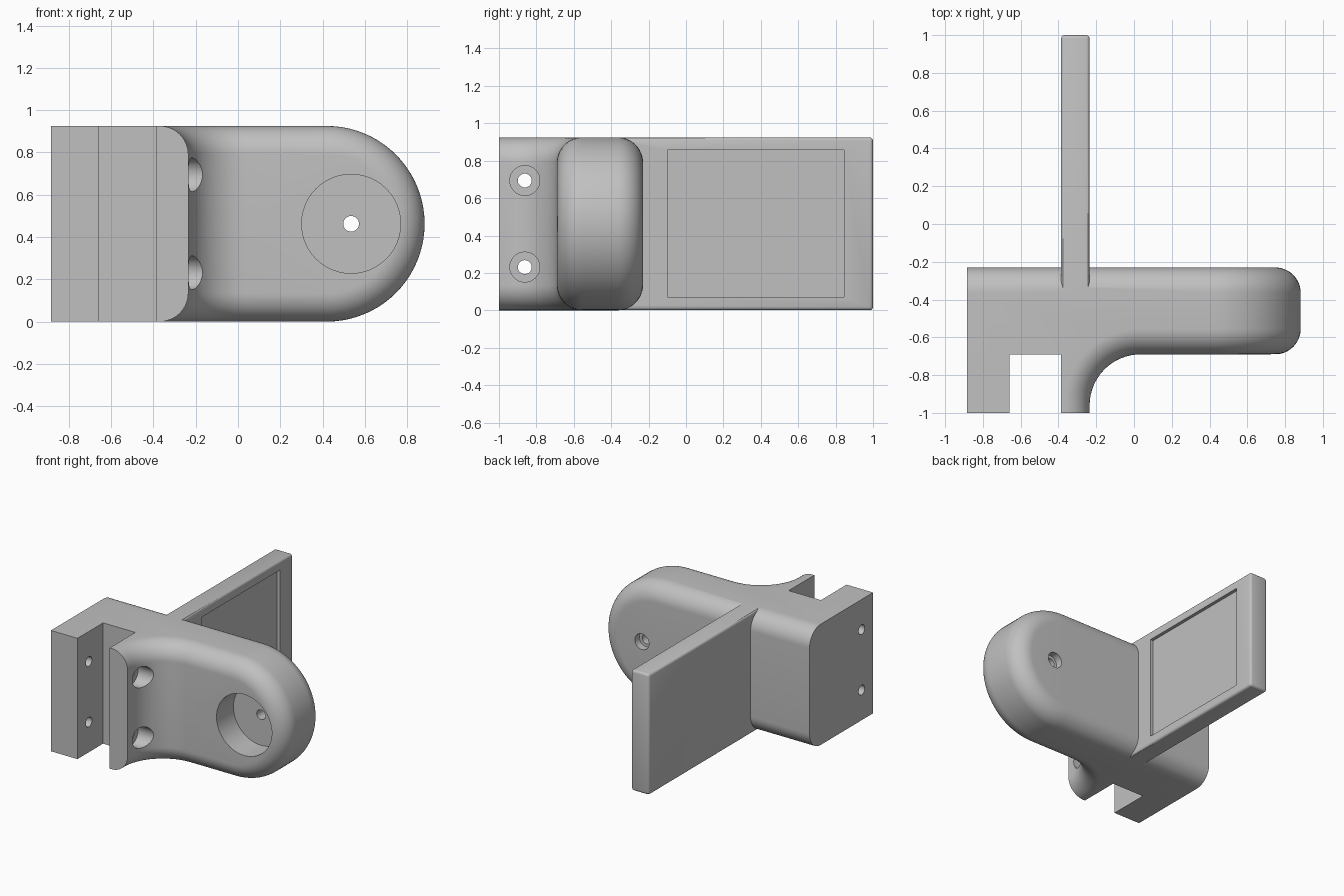
import bpy, bmesh, math
from math import sin, cos, pi, sqrt

if "Cube" in bpy.data.objects:
    bpy.data.objects.remove(bpy.data.objects["Cube"], do_unlink=True)

H = 0.925            # overall height
MID = H / 2
FILLET = 0.135       # rounding of the long edges
BACK, FRONT, TIP = -0.23, -0.69, -1.0
END_X = 0.42         # centre of the rounded end
STEPS = 12

grey = bpy.data.materials.new("plain grey")
grey.use_nodes = True
grey.diffuse_color = (0.53, 0.53, 0.53, 1)
grey.node_tree.nodes["Principled BSDF"].inputs["Base Color"].default_value = (0.53, 0.53, 0.53, 1)


def make_object(name, bm):
    bmesh.ops.remove_doubles(bm, verts=bm.verts, dist=1e-5)
    bmesh.ops.recalc_face_normals(bm, faces=bm.faces)
    mesh = bpy.data.meshes.new(name)
    bm.to_mesh(mesh)
    bm.free()
    mesh.materials.append(grey)
    obj = bpy.data.objects.new(name, mesh)
    bpy.context.collection.objects.link(obj)
    return obj


def box(name, lo, hi, bevel=0):
    bm = bmesh.new()
    bmesh.ops.create_cube(bm, size=1)
    for v in bm.verts:
        v.co = [a + (c + 0.5) * (b - a) for a, b, c in zip(lo, hi, v.co)]
    if bevel:
        bmesh.ops.bevel(bm, geom=list(bm.edges), offset=bevel, segments=3,
                        profile=0.5, affect='EDGES')
    return make_object(name, bm)


def rod(name, axis, start, end, a, z, radius):
    """Cylinder along x or y; a is its position on the other flat axis."""
    bm = bmesh.new()
    n = 48
    rings = []
    for t in (start, end):
        ring = []
        for k in range(n):
            u = a + radius * cos(2 * pi * k / n)
            w = z + radius * sin(2 * pi * k / n)
            ring.append(bm.verts.new((t, u, w) if axis == 'x' else (u, t, w)))
        bm.faces.new(ring)
        rings.append(ring)
    for k in range(n):
        j = (k + 1) % n
        bm.faces.new((rings[0][k], rings[0][j], rings[1][j], rings[1][k]))
    return make_object(name, bm)


def combine(target, tool, operation):
    mod = target.modifiers.new(operation, 'BOOLEAN')
    mod.operation = operation
    mod.solver = 'EXACT'
    mod.object = tool
    bpy.context.view_layer.objects.active = target
    bpy.ops.object.modifier_apply(modifier=mod.name)
    bpy.data.objects.remove(tool, do_unlink=True)


def outline(d):
    """Plan of the clamp body, with its rounded sides pulled in by d."""
    cx, cy, r = 0.035, -0.96, 0.27 + d
    pts = [(-0.885, TIP), (-0.66, TIP), (-0.66, FRONT), (-0.387, FRONT),
           (-0.387, TIP), (-0.235 - d, TIP)]
    for k in range(17):
        t = pi - k / 16 * pi / 2
        pts.append((cx + r * cos(t), cy + r * sin(t)))
    return pts + [(END_X, FRONT + d), (END_X, BACK - d), (-0.885, BACK - d)]


# Clamp body: plan outlines stacked through the height
lower = [(FILLET * (1 - cos(k / STEPS * pi / 2)),
          FILLET * (1 - sin(k / STEPS * pi / 2))) for k in range(STEPS + 1)]
levels = lower + [(MID, 0)] + [(H - z, d) for z, d in reversed(lower)]
bm = bmesh.new()
rows = [[bm.verts.new((x, y, z)) for x, y in outline(d)] for z, d in levels]
count = len(rows[0])
open_side = count - 3
for a, b in zip(rows, rows[1:]):
    for k in range(count):
        if k != open_side:
            j = (k + 1) % count
            bm.faces.new((a[k], a[j], b[j], b[k]))
bm.faces.new(rows[0])
bm.faces.new(rows[-1])

# Rounded end: half turn of the side section, joined to the open side
half = [(MID, 0)] + [(MID - z, d) for z, d in reversed(lower)]
section = [(r, FRONT + d) for r, d in half] + [(r, BACK - d) for r, d in half][::-1]
# order the radii from the axis outwards on both faces
inner = sorted([(MID - z, d) for z, d in lower] + [(0, 0)])
section = [(r, FRONT + d) for r, d in inner] + [(r, BACK - d) for r, d in reversed(inner)]
turns = 40
fan = [[bm.verts.new((END_X + r * sin(pi * k / turns), y, MID + r * cos(pi * k / turns)))
        for r, y in section] for k in range(turns + 1)]
last = len(section) - 1
for a, b in zip(fan, fan[1:]):
    for k in range(last):
        bm.faces.new((a[k], a[k + 1], b[k + 1], b[k]))
body = make_object("clamp_body", bm)

# Upright plate with a shallow pocket on its left face
plate = box("mounting_plate", (-0.386, -0.4, 0.0005), (-0.235, 1.0, H - 0.0005), 0.018)
combine(plate, box("pocket", (-0.26, -0.1, 0.07), (-0.1, 0.845, 0.857)), 'DIFFERENCE')
combine(body, plate, 'UNION')

# Round socket, bolt hole and rear recess in the rounded end
for start, end, radius in ((-0.8, -0.485, 0.234), (-0.9, 0.1, 0.037), (-0.285, -0.1, 0.06)):
    combine(body, rod("socket", 'y', start, end, 0.535, 0.4625, radius), 'DIFFERENCE')

# Pair of clamp screw holes with head recesses
for z in (0.231, 0.694):
    combine(body, rod("screw_hole", 'x', -1.0, 0.1, -0.862, z, 0.037), 'DIFFERENCE')
    combine(body, rod("screw_recess", 'x', -0.3, 0.1, -0.862, z, 0.08), 'DIFFERENCE')

# Smooth shading on the curves, crisp edges elsewhere
bpy.ops.object.select_all(action='DESELECT')
body.select_set(True)
bpy.context.view_layer.objects.active = body
bpy.ops.object.shade_smooth_by_angle(angle=math.radians(30))
